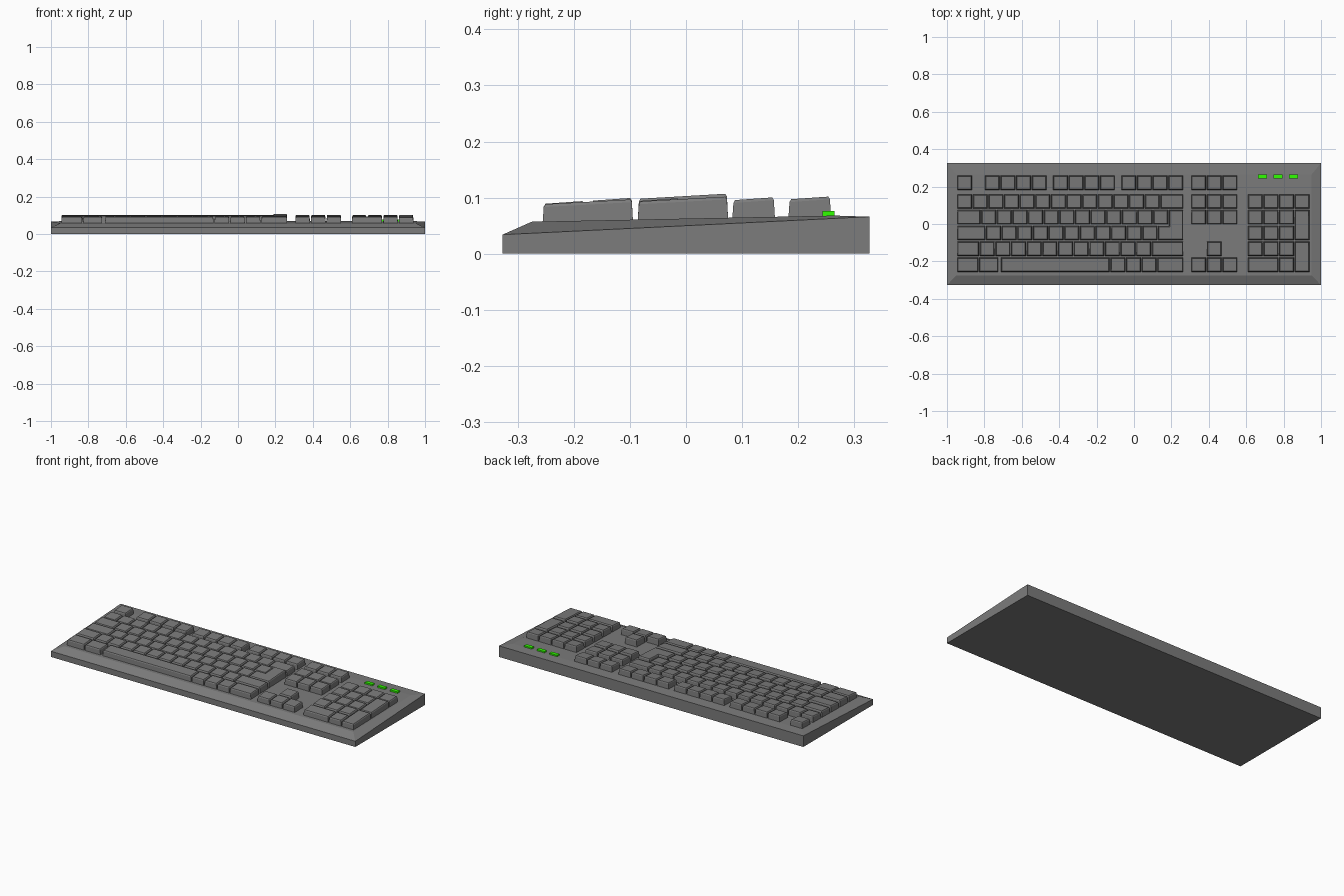
import bpy, bmesh
from mathutils import Vector

if "Cube" in bpy.data.objects:
    bpy.data.objects.remove(bpy.data.objects["Cube"])

U = 0.0836            # key pitch
GAP = 0.005
DEPTH = 0.076
LEFT, NAV, PAD = -0.945, 0.306, 0.609   # left edges of the three key blocks
ROW_Y = [0.2205, 0.1205, 0.037, -0.048, -0.1325, -0.2175]
ROW_TOP = [0.0995, 0.098, 0.098, 0.0965, 0.097, 0.0915]


def colour(name, rgb):
    mat = bpy.data.materials.new(name)
    mat.diffuse_color = (*rgb, 1)
    mat.use_nodes = True
    mat.node_tree.nodes["Principled BSDF"].inputs["Base Color"].default_value = mat.diffuse_color
    return mat


DARK = colour("dark_plastic", (0.2, 0.2, 0.2))
GREEN = colour("green_light", (0.03, 1.0, 0.0))


def deck(y):
    """Height of the sloping deck."""
    return 0.057 + (y + 0.275) * 0.011 / 0.54


def finish(bm, name, material=DARK):
    bmesh.ops.recalc_face_normals(bm, faces=bm.faces)
    me = bpy.data.meshes.new(name)
    bm.to_mesh(me)
    bm.free()
    ob = bpy.data.objects.new(name, me)
    bpy.context.collection.objects.link(ob)
    me.materials.append(material)
    return ob


def loft(bm, rings):
    """Skin a stack of closed outlines and cap both ends."""
    rings = [[bm.verts.new(p) for p in r] for r in rings]
    n = len(rings[0])
    for a, b in zip(rings, rings[1:]):
        for i in range(n):
            j = (i + 1) % n
            bm.faces.new((a[i], a[j], b[j], b[i]))
    bm.faces.new(rings[0][::-1])
    bm.faces.new(rings[-1])


def inset(outline, d):
    """Shrink a counter-clockwise right-angled outline by d."""
    pts = [Vector(p) for p in outline]
    out = []
    for i, p in enumerate(pts):
        e1 = (p - pts[i - 1]).normalized()
        e2 = (pts[(i + 1) % len(pts)] - p).normalized()
        out.append(p + d * Vector((-e1.y - e2.y, e1.x + e2.x)))
    return out


def keycap(bm, outline, top, slope=0.07):
    """Tapered cap with a chamfered, tilted top."""
    ys = [p[1] for p in outline]
    mid = (min(ys) + max(ys)) / 2
    rings = [[(x, y, deck(y) - 0.002) for x, y in outline]]
    for d, drop in ((0.002, 0.005), (0.005, 0.0)):
        rings.append([(p.x, p.y, top - drop + (p.y - mid) * slope)
                      for p in inset(outline, d)])
    loft(bm, rings)


def rect(x0, x1, y0, y1):
    return [(x0, y0), (x1, y0), (x1, y1), (x0, y1)]


def front(row):
    return ROW_Y[row] - DEPTH / 2


def back(row):
    return ROW_Y[row] + DEPTH / 2


def key_row(bm, x, row, widths):
    for w in widths:
        keycap(bm, rect(x, x + w * U - GAP, front(row), back(row)), ROW_TOP[row])
        x += w * U


# case: flat base, sloping rim, raised deck
bm = bmesh.new()
B = 0.327
base = rect(-1, 1, -B, B)
loft(bm, [[(x, y, 0) for x, y in base],
          [(x, y, 0.034 if y < 0 else 0.066) for x, y in base],
          [(x, y, deck(y)) for x, y in rect(-0.95, 0.95, -0.275, 0.265)]])
finish(bm, "case")

# function keys
bm = bmesh.new()
key_row(bm, LEFT, 0, [1])
for start in (1.77, 6.13, 10.5):
    key_row(bm, LEFT + start * U, 0, [1] * 4)
finish(bm, "function_keys")

# main typing block
bm = bmesh.new()
key_row(bm, LEFT, 1, [1] * 13 + [1.51])
key_row(bm, LEFT, 2, [1.54] + [1] * 12)
key_row(bm, LEFT, 3, [1.85] + [1] * 11)
key_row(bm, LEFT, 4, [1.45] + [1] * 11 + [2.06])
key_row(bm, LEFT, 5, [1.4, 1.28])
key_row(bm, LEFT + 2.8 * U, 5, [7, 1, 1, 1, 1.71])
finish(bm, "typing_keys")

# L-shaped return key
bm = bmesh.new()
x0, x1, x2 = LEFT + 12.85 * U, LEFT + 13.54 * U, LEFT + 14.51 * U - GAP
keycap(bm, [(x0, front(3)), (x2, front(3)), (x2, back(2)),
            (x1, back(2)), (x1, back(3)), (x0, back(3))], 0.1025, 0.058)
finish(bm, "return_key")

# navigation and arrow keys
bm = bmesh.new()
for row in (0, 1, 2, 5):
    key_row(bm, NAV, row, [1] * 3)
key_row(bm, NAV + U, 4, [1])
finish(bm, "navigation_keys")

# number pad with two double-height keys
bm = bmesh.new()
key_row(bm, PAD, 1, [1] * 4)
for row in (2, 3, 4):
    key_row(bm, PAD, row, [1] * 3)
key_row(bm, PAD, 5, [2, 1])
for low, high, top in ((3, 2, 0.0975), (5, 4, 0.0925)):
    keycap(bm, rect(PAD + 3 * U, PAD + 4 * U - GAP, front(low), back(high)), top, 0.055)
finish(bm, "number_pad_keys")

# green status lights
for i in range(3):
    bm = bmesh.new()
    x = 0.687 + i * 0.083
    box = rect(x - 0.025, x + 0.025, 0.243, 0.265)
    loft(bm, [[(px, py, z) for px, py in box] for z in (0.064, 0.0765)])
    finish(bm, f"status_light_{i + 1}", GREEN)
